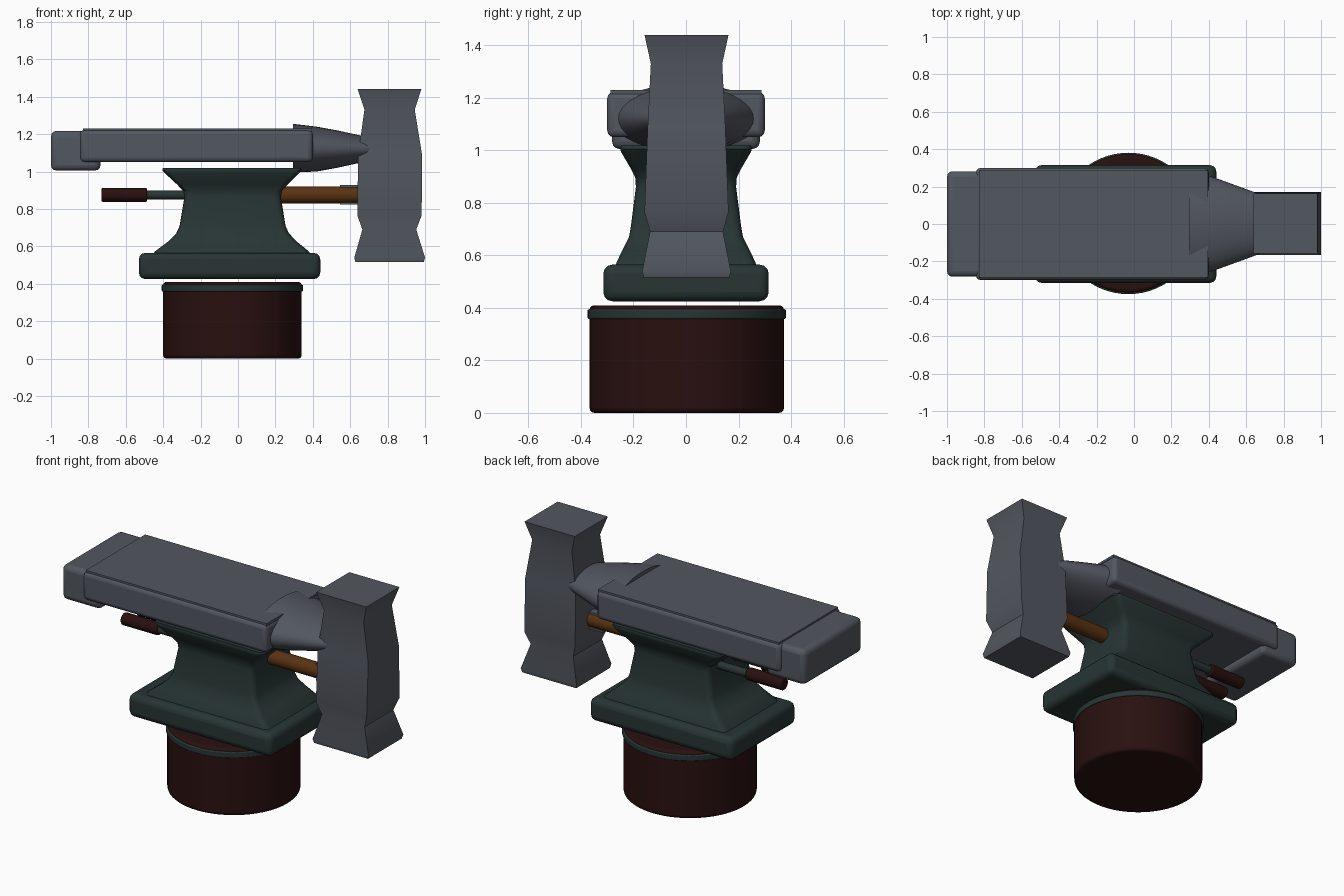
import bpy, bmesh, math
from mathutils import Matrix

if "Cube" in bpy.data.objects:
    bpy.data.objects.remove(bpy.data.objects["Cube"])


def material(name, rgb):
    m = bpy.data.materials.new(name)
    m.use_nodes = True
    m.diffuse_color = (*rgb, 1)
    m.node_tree.nodes["Principled BSDF"].inputs["Base Color"].default_value = (*rgb, 1)
    return m


STEEL = material("steel grey", (0.085, 0.095, 0.115))
GREEN = material("dark green iron", (0.02, 0.036, 0.034))
RED = material("dark red wood", (0.022, 0.005, 0.005))
BROWN = material("brown wood", (0.1, 0.032, 0.006))


def finish(name, bm, mat, bevel=0, segments=3):
    bmesh.ops.recalc_face_normals(bm, faces=bm.faces)
    mesh = bpy.data.meshes.new(name)
    bm.to_mesh(mesh)
    bm.free()
    mesh.materials.append(mat)
    ob = bpy.data.objects.new(name, mesh)
    bpy.context.collection.objects.link(ob)
    bpy.ops.object.select_all(action='DESELECT')
    ob.select_set(True)
    bpy.context.view_layer.objects.active = ob
    bpy.ops.object.shade_smooth_by_angle(angle=math.radians(35))
    if bevel:
        mod = ob.modifiers.new("rounded edges", 'BEVEL')
        mod.width = bevel
        mod.segments = segments
        mod.limit_method = 'ANGLE'
        mod.angle_limit = math.radians(50)
    return ob


def box(name, mat, x, y, z, bevel=0):
    # x, y and z are (low, high) pairs
    bm = bmesh.new()
    size = [b - a for a, b in (x, y, z)]
    centre = [(a + b) / 2 for a, b in (x, y, z)]
    bmesh.ops.create_cube(bm, size=1, matrix=Matrix.Translation(centre) @ Matrix.Diagonal((*size, 1)))
    return finish(name, bm, mat, bevel)


def loft(name, mat, rings, bevel=0):
    # skin a list of closed point loops and cap both ends
    bm = bmesh.new()
    loops = [[bm.verts.new(p) for p in ring] for ring in rings]
    n = len(loops[0])
    for a, b in zip(loops, loops[1:]):
        for i in range(n):
            bm.faces.new((a[i], a[(i + 1) % n], b[(i + 1) % n], b[i]))
    bm.faces.new(loops[0][::-1])
    bm.faces.new(loops[-1])
    return finish(name, bm, mat, bevel)


def rectangle(z, x0, x1, hy, r=0, cy=0):
    # rounded rectangle at height z
    corners = ((x1, hy, 0), (x0, hy, 1), (x0, -hy, 2), (x1, -hy, 3))
    if not r:
        return [(x, cy + y, z) for x, y, q in corners]
    pts = []
    for x, y, q in corners:
        cx, yy = x - math.copysign(r, x), y - math.copysign(r, y)
        for k in range(5):
            a = (q + k / 4) * math.pi / 2
            pts.append((cx + r * math.cos(a), cy + yy + r * math.sin(a), z))
    return pts


def upright_ring(z, r, cx=0, cy=0, n=64):
    return [(cx + r * math.cos(2 * math.pi * i / n), cy + r * math.sin(2 * math.pi * i / n), z) for i in range(n)]


def side_ring(x, ry, rz, cy, cz, n=40):
    return [(x, cy + ry * math.cos(2 * math.pi * i / n), cz + rz * math.sin(2 * math.pi * i / n)) for i in range(n)]


def rod(name, mat, x0, x1, r, cy, cz=0.875, bevel=0):
    return loft(name, mat, [side_ring(x, r, r, cy, cz, 24) for x in (x0, x1)], bevel)


# Round wooden block with its iron band
loft("base_block", RED, [upright_ring(z, 0.37, -0.03, 0.003) for z in (0, 0.41)], 0.018)
loft("base_band", GREEN, [upright_ring(z, 0.378, -0.03, 0.003) for z in (0.358, 0.395)], 0.006)

# Anvil foot and waisted body
box("anvil_foot", GREEN, (-0.53, 0.44), (-0.315, 0.315), (0.425, 0.565), 0.035)
body = [(0.55, -0.455, 0.39, 0.27), (0.572, -0.445, 0.38, 0.265), (0.625, -0.375, 0.315, 0.24),
        (0.67, -0.33, 0.272, 0.217), (0.71, -0.312, 0.254, 0.21), (0.86, -0.287, 0.23, 0.191),
        (0.895, -0.292, 0.235, 0.193), (0.93, -0.325, 0.265, 0.21), (0.995, -0.395, 0.33, 0.248),
        (1.006, -0.405, 0.34, 0.25), (1.018, -0.402, 0.337, 0.248)]
loft("anvil_body", GREEN, [rectangle(*b, r=0.035) for b in body])

# Steel top, heel and horn
box("anvil_top", STEEL, (-0.845, 0.40), (-0.3, 0.3), (1.05, 1.222), 0.025)
box("anvil_face_plate", STEEL, (-0.83, 0.395), (-0.287, 0.287), (1.214, 1.23))
box("anvil_heel", STEEL, (-1.0, -0.735), (-0.282, 0.282), (1.005, 1.218), 0.03)
horn = [(0.295, 0.285, 0.13, 1.125), (0.42, 0.252, 0.12, 1.12),
        (0.53, 0.212, 0.1, 1.12), (0.64, 0.172, 0.076, 1.12), (0.76, 0.12, 0.05, 1.12)]
loft("anvil_horn", STEEL, [side_ring(x, ry, rz, 0, cz) for x, ry, rz, cz in horn])

# Hammer head, standing upright
head = [(0.515, 0.628, 0.993, 0.163), (0.54, 0.622, 1.0, 0.169), (0.69, 0.665, 0.953, 0.139),
        (0.765, 0.638, 0.982, 0.16), (1.09, 0.642, 0.984, 0.148),
        (1.33, 0.676, 0.945, 0.136), (1.44, 0.64, 0.98, 0.16)]
loft("hammer_head", STEEL, [rectangle(*h, cy=0.002) for h in head])

# Hammer handle with straps above and below
rod("hammer_handle", BROWN, 0.15, 0.70, 0.045, 0)
for label, z in (("upper", 0.921), ("lower", 0.829)):
    box("handle_strap_" + label, STEEL, (0.545, 0.68), (-0.025, 0.025), (z - 0.006, z + 0.006))

# Pair of tong handles
for label, y in (("front", -0.06), ("back", 0.09)):
    rod("tong_rod_" + label, GREEN, -0.60, -0.2, 0.024, y)
    rod("tong_grip_" + label, RED, -0.73, -0.487, 0.037, y, bevel=0.006)
